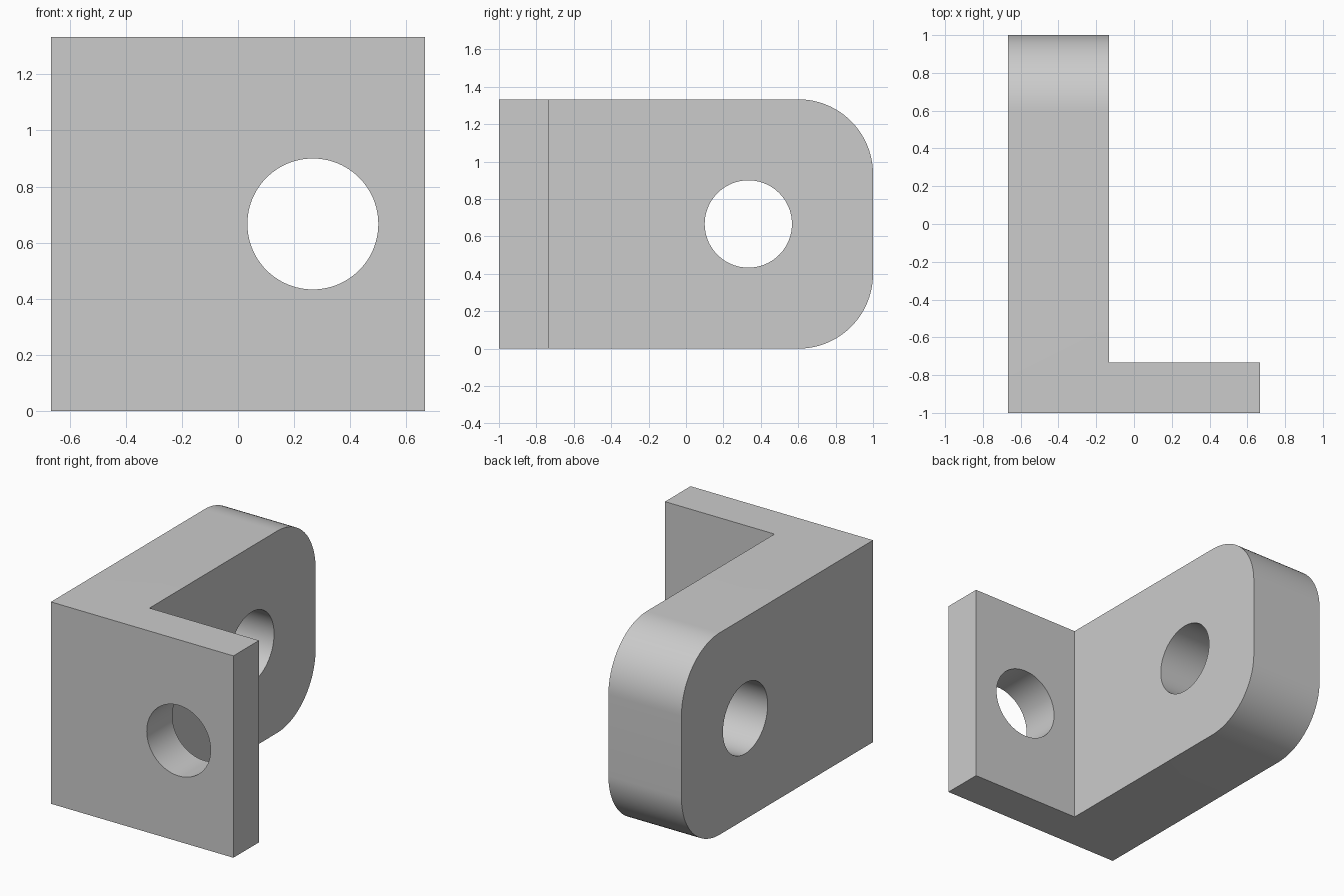
import bpy, bmesh
from math import pi

cube = bpy.data.objects.get("Cube")
if cube:
    bpy.data.objects.remove(cube, do_unlink=True)

HALF_W, HEIGHT = 0.6667, 1.3333
LEG_X, PLATE_Y = -0.1333, -0.7333
CORNER_R, HOLE_R = 0.4, 0.2333

grey = bpy.data.materials.new("light_grey")
colour = (0.6, 0.6, 0.6, 1)
grey.use_nodes = True
grey.diffuse_color = colour
grey.node_tree.nodes["Principled BSDF"].inputs["Base Color"].default_value = colour

# L-shaped body, extruded upward from its plan outline
bm = bmesh.new()
outline = [(-HALF_W, -1), (HALF_W, -1), (HALF_W, PLATE_Y),
           (LEG_X, PLATE_Y), (LEG_X, 1), (-HALF_W, 1)]
base = bm.faces.new([bm.verts.new((x, y, 0)) for x, y in outline])
top = bmesh.ops.extrude_face_region(bm, geom=[base])["geom"]
bmesh.ops.translate(bm, vec=(0, 0, HEIGHT),
                    verts=[v for v in top if isinstance(v, bmesh.types.BMVert)])
bmesh.ops.recalc_face_normals(bm, faces=bm.faces)

# Rounded upper and lower corners at the back of the thick leg
back_edges = [e for e in bm.edges
              if all(v.co.y > 0.99 for v in e.verts)
              and abs(e.verts[0].co.z - e.verts[1].co.z) < 0.01]
bmesh.ops.bevel(bm, geom=back_edges, offset=CORNER_R, offset_type='OFFSET',
                segments=24, profile=0.5, affect='EDGES')
mesh = bpy.data.meshes.new("bracket")
bm.to_mesh(mesh)
bm.free()
mesh.materials.append(grey)
bracket = bpy.data.objects.new("bracket", mesh)
bpy.context.collection.objects.link(bracket)
bpy.ops.object.select_all(action='DESELECT')


def drill(name, location, rotation):
    """Cut a round hole through the bracket."""
    bpy.ops.mesh.primitive_cylinder_add(vertices=96, radius=HOLE_R, depth=0.8,
                                        location=location, rotation=rotation)
    cutter = bpy.context.object
    cutter.name = name
    cutter.hide_render = True
    cutter.data.materials.append(grey)
    cut = bracket.modifiers.new(name, 'BOOLEAN')
    cut.operation, cut.solver, cut.object = 'DIFFERENCE', 'EXACT', cutter
    bpy.ops.object.select_all(action='DESELECT')
    bpy.context.view_layer.objects.active = bracket
    bracket.select_set(True)
    bpy.ops.object.modifier_apply(modifier=name)
    bpy.data.objects.remove(cutter, do_unlink=True)


# Holes through the thin plate and the thick leg
drill("plate_hole", (0.2667, -0.8667, HEIGHT / 2), (pi / 2, 0, 0))
drill("leg_hole", (-0.4, 0.3333, HEIGHT / 2), (0, pi / 2, 0))
bpy.ops.object.shade_smooth_by_angle(angle=pi / 6)
